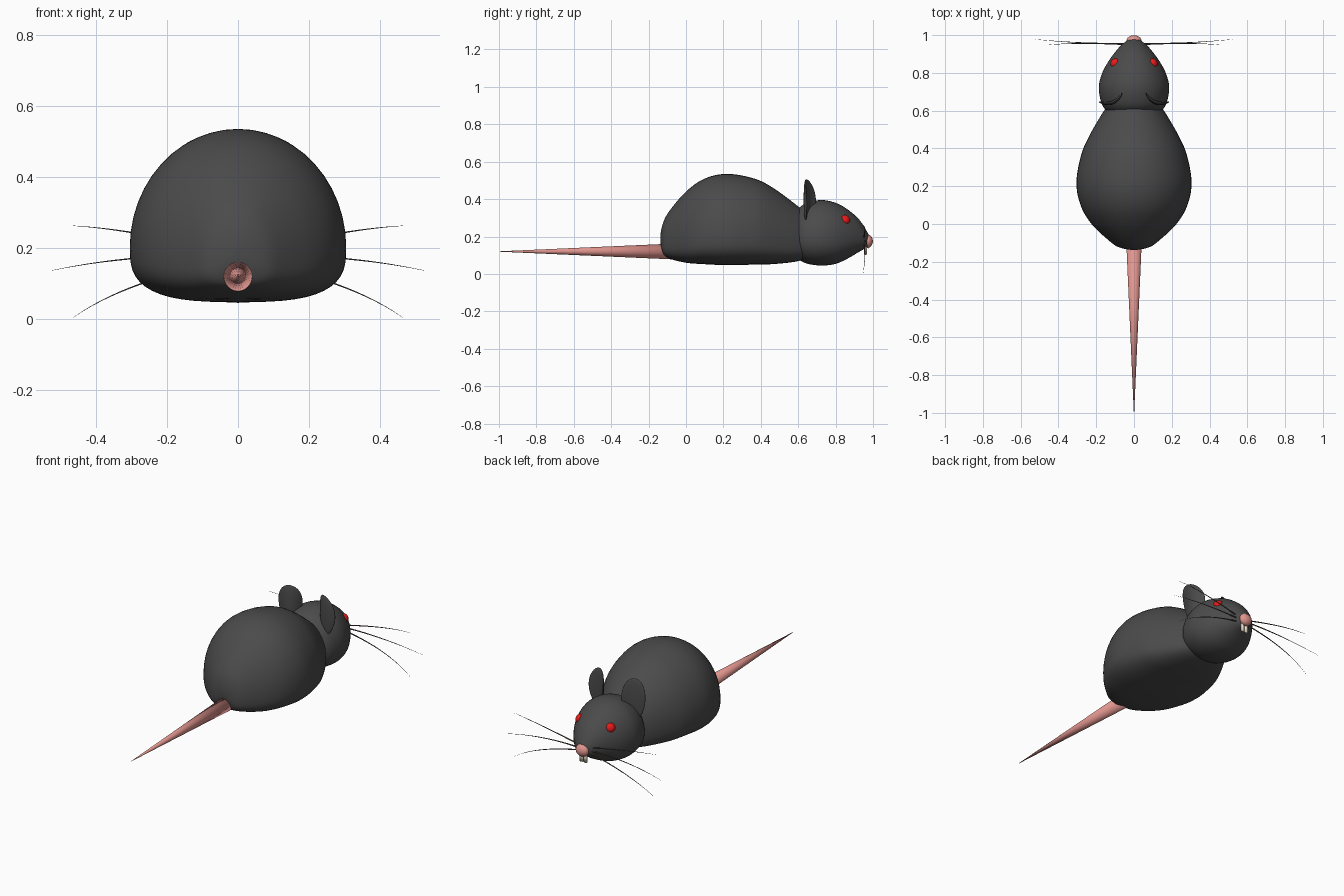
import bpy, bmesh
from math import sin, cos, pi, atan2
from mathutils import Matrix, Vector

if "Cube" in bpy.data.objects:
    bpy.data.objects.remove(bpy.data.objects["Cube"])


def material(name, rgb):
    m = bpy.data.materials.new(name)
    m.diffuse_color = (*rgb, 1)
    m.use_nodes = True
    m.node_tree.nodes["Principled BSDF"].inputs["Base Color"].default_value = m.diffuse_color
    return m


FUR = material("fur", (0.07, 0.07, 0.07))
PINK = material("pink skin", (0.75, 0.3, 0.27))
RED = material("red eye", (0.8, 0.01, 0.01))
IVORY = material("ivory", (0.8, 0.72, 0.58))
HAIR = material("whisker", (0.1, 0.08, 0.07))


def finish(name, bm, mat):
    bmesh.ops.recalc_face_normals(bm, faces=bm.faces)
    for f in bm.faces:
        f.smooth = True
    me = bpy.data.meshes.new(name)
    bm.to_mesh(me)
    bm.free()
    me.materials.append(mat)
    ob = bpy.data.objects.new(name, me)
    bpy.context.collection.objects.link(ob)
    return ob


def bridge(bm, rings):
    for a, b in zip(rings, rings[1:]):
        n = max(len(a), len(b))
        for i in range(n):
            j = (i + 1) % n
            if len(a) == 1:
                bm.faces.new((a[0], b[j], b[i]))
            elif len(b) == 1:
                bm.faces.new((a[i], a[j], b[0]))
            else:
                bm.faces.new((a[i], a[j], b[j], b[i]))


def spline(p0, p1, p2, p3, t):
    return 0.5 * (2 * p1 + (p2 - p0) * t + (2 * p0 - 5 * p1 + 4 * p2 - p3) * t * t
                  + (3 * p1 - p0 - 3 * p2 + p3) * t ** 3)


def loft(name, stations, mid, power, mat, sides=48, steps=5):
    """Stations are (y, half width, bottom z, top z), closing to a pole at both ends."""
    flip = lambda s: Vector((s[0], -s[1], s[3], s[2]))
    pts = [Vector(s) for s in stations]
    pts = [flip(pts[1])] + pts + [flip(pts[-2])]
    path = []
    for i in range(1, len(pts) - 2):
        path += [spline(*pts[i - 1:i + 3], k / steps) for k in range(steps)]
    path.append(pts[-2])
    bm = bmesh.new()
    rings = []
    for k, (y, w, lo, hi) in enumerate(path):
        if k in (0, len(path) - 1):
            rings.append([bm.verts.new((0, y, lo))])
            continue
        zc = lo + mid * (hi - lo)
        ring = []
        for i in range(sides):
            c, s = cos(2 * pi * i / sides), sin(2 * pi * i / sides)
            e = 1 if s >= 0 else 2 / power
            x = w * abs(c) ** e * (1 if c > 0 else -1)
            z = zc + (hi - zc) * s if s >= 0 else zc - (zc - lo) * abs(s) ** e
            ring.append(bm.verts.new((x, y, z)))
        rings.append(ring)
    bridge(bm, rings)
    return finish(name, bm, mat)


def ball(name, loc, radii, mat, segs=32):
    bm = bmesh.new()
    bmesh.ops.create_uvsphere(bm, u_segments=segs, v_segments=segs // 2, radius=1)
    bmesh.ops.transform(bm, verts=bm.verts,
                        matrix=Matrix.Translation(loc) @ Matrix.Diagonal((*radii, 1)))
    return finish(name, bm, mat)


# Body: domed back, flattened belly
loft("body", [(-.137, 0, .19, .19), (-.125, .075, .115, .265), (-.09, .13, .083, .335),
              (0, .225, .06, .44), (.1, .283, .052, .51), (.22, .305, .047, .535),
              (.365, .28, .05, .51), (.47, .235, .053, .457), (.605, .155, .07, .357),
              (.68, .09, .11, .29), (.71, 0, .19, .19)], .315, 3, FUR)

# Head: tapers to the snout
loft("head", [(.55, 0, .19, .19), (.57, .1, .11, .29), (.61, .155, .072, .357),
              (.66, .178, .052, .385), (.73, .186, .045, .395), (.8, .168, .054, .38),
              (.86, .136, .08, .348), (.92, .092, .115, .297), (.96, .052, .14, .24),
              (.985, 0, .18, .18)], .42, 2.2, FUR)

# Nose
ball("nose", (0, .97, .175), (.04, .029, .036), PINK)

# Tail: long straight cone
bm = bmesh.new()
bmesh.ops.create_cone(bm, segments=32, radius1=.043, radius2=.001, depth=.95, cap_ends=True)
bmesh.ops.transform(bm, verts=bm.verts, matrix=Matrix.Translation((0, -.525, .12))
                    @ Matrix.Rotation(pi / 2, 4, 'X'))
finish("tail", bm, PINK)

for side, s in (("right", 1), ("left", -1)):
    # Eye
    ball(side + "_eye", (s * .096, .848, .286), (.029, .029, .029), RED)

    # Ear: thin cupped disc, narrower at its base, turned outward
    bm = bmesh.new()
    bmesh.ops.create_uvsphere(bm, u_segments=40, v_segments=24, radius=1)
    turn = Matrix.Rotation(-s * atan2(.05, .13), 3, 'Z')
    for v in bm.verts:
        u, d, h = v.co
        width = .066 * (1 + .15 * h)
        p = Vector((u * width, d * .011 + .028 * u * u - .012, h * .12))
        v.co = turn @ p + Vector((s * .118, .655, .386))
    finish(side + "_ear", bm, FUR)

    # Front tooth
    bm = bmesh.new()
    bmesh.ops.create_cube(bm, size=1)
    bmesh.ops.transform(bm, verts=bm.verts, matrix=Matrix.Translation((s * .013, .96, .13))
                        @ Matrix.Diagonal((.023, .014, .06, 1)))
    bmesh.ops.bevel(bm, geom=bm.edges[:], offset=.004, segments=2, affect='EDGES')
    finish(side + "_tooth", bm, IVORY)

    # Whiskers: three arcs given by root, middle and tip
    for label, pts in (
            ("upper", ((.03, .95, .19), (.28, .956, .24), (.465, .947, .262))),
            ("middle", ((.03, .955, .175), (.28, .96, .171), (.525, .978, .136))),
            ("lower", ((.03, .95, .16), (.28, .956, .096), (.465, .947, .003)))):
        a, b, c = (Vector(p) for p in pts)
        ctrl = 2 * b - (a + c) / 2
        bm = bmesh.new()
        rings = []
        for k in range(17):
            t = k / 16
            q = a * (1 - t) ** 2 + ctrl * 2 * t * (1 - t) + c * t * t
            r = .0035 * (1 - t) + .0004
            rings.append([bm.verts.new((s * q.x, q.y + r * cos(i * pi / 4),
                                        q.z + r * sin(i * pi / 4))) for i in range(8)])
        bridge(bm, rings)
        bm.faces.new(rings[0])
        bm.faces.new(rings[-1])
        finish(f"{side}_{label}_whisker", bm, HAIR)
